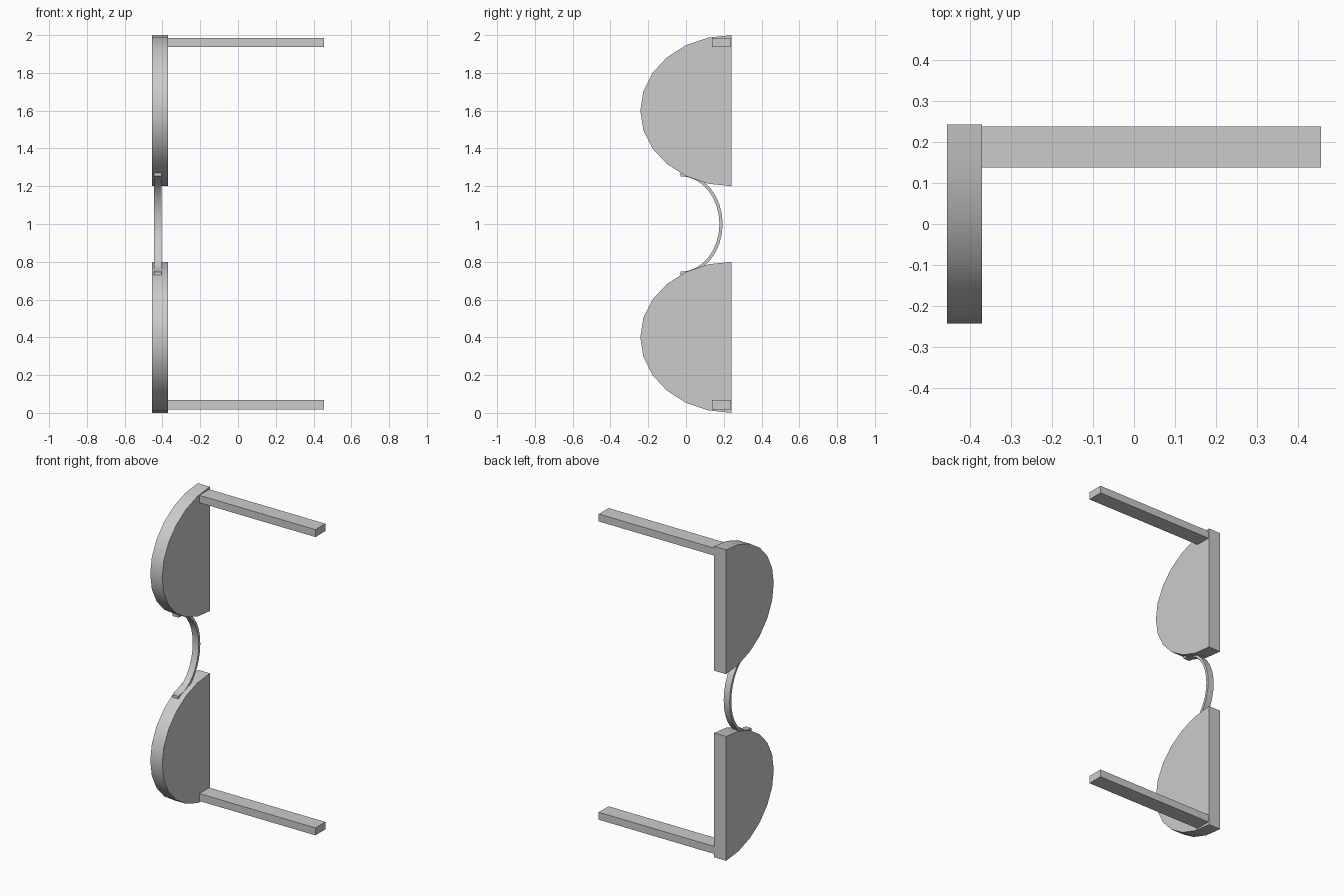
import bpy, bmesh
from math import sin, cos, pi, radians

if "Cube" in bpy.data.objects:
    bpy.data.objects.remove(bpy.data.objects["Cube"])


def extrude_profile(name, pts, x0, x1, smooth=True):
    """Extrude a closed (y, z) outline along x from x0 to x1."""
    bm = bmesh.new()
    face = bm.faces.new([bm.verts.new((x0, y, z)) for y, z in pts])
    res = bmesh.ops.extrude_face_region(bm, geom=[face])
    moved = [g for g in res["geom"] if isinstance(g, bmesh.types.BMVert)]
    bmesh.ops.translate(bm, verts=moved, vec=(x1 - x0, 0, 0))
    bmesh.ops.recalc_face_normals(bm, faces=bm.faces)
    me = bpy.data.meshes.new(name)
    bm.to_mesh(me)
    bm.free()
    ob = bpy.data.objects.new(name, me)
    bpy.context.collection.objects.link(ob)
    if smooth:
        bpy.ops.object.select_all(action="DESELECT")
        ob.select_set(True)
        bpy.context.view_layer.objects.active = ob
        bpy.ops.object.shade_smooth_by_angle(angle=radians(30))
    return ob


def arc(cy, cz, a, b, n):
    """Half ellipse from bottom to top, bulging by a along y."""
    return [(cy + a * sin(pi * i / n), cz - b * cos(pi * i / n))
            for i in range(n + 1)]


for side, lens_z, bar_z in (("lower", 0.4, 0.043), ("upper", 1.6, 1.961)):
    # Half-round lens with its flat brow edge at +y
    extrude_profile(side + "_lens", arc(0.242, lens_z, -0.484, 0.4, 12),
                    -0.455, -0.37)
    # Straight temple arm
    y0, y1, h = 0.137, 0.237, 0.024
    extrude_profile(side + "_temple_arm",
                    [(y0, bar_z - h), (y1, bar_z - h),
                     (y1, bar_z + h), (y0, bar_z + h)],
                    -0.372, 0.455, smooth=False)

# Curved nose bridge between the lenses
outer = arc(-0.03, 1.0, 0.224, 0.27, 16)
inner = arc(-0.03, 1.0, 0.207, 0.253, 16)
extrude_profile("nose_bridge", outer + inner[::-1], -0.446, -0.404)
